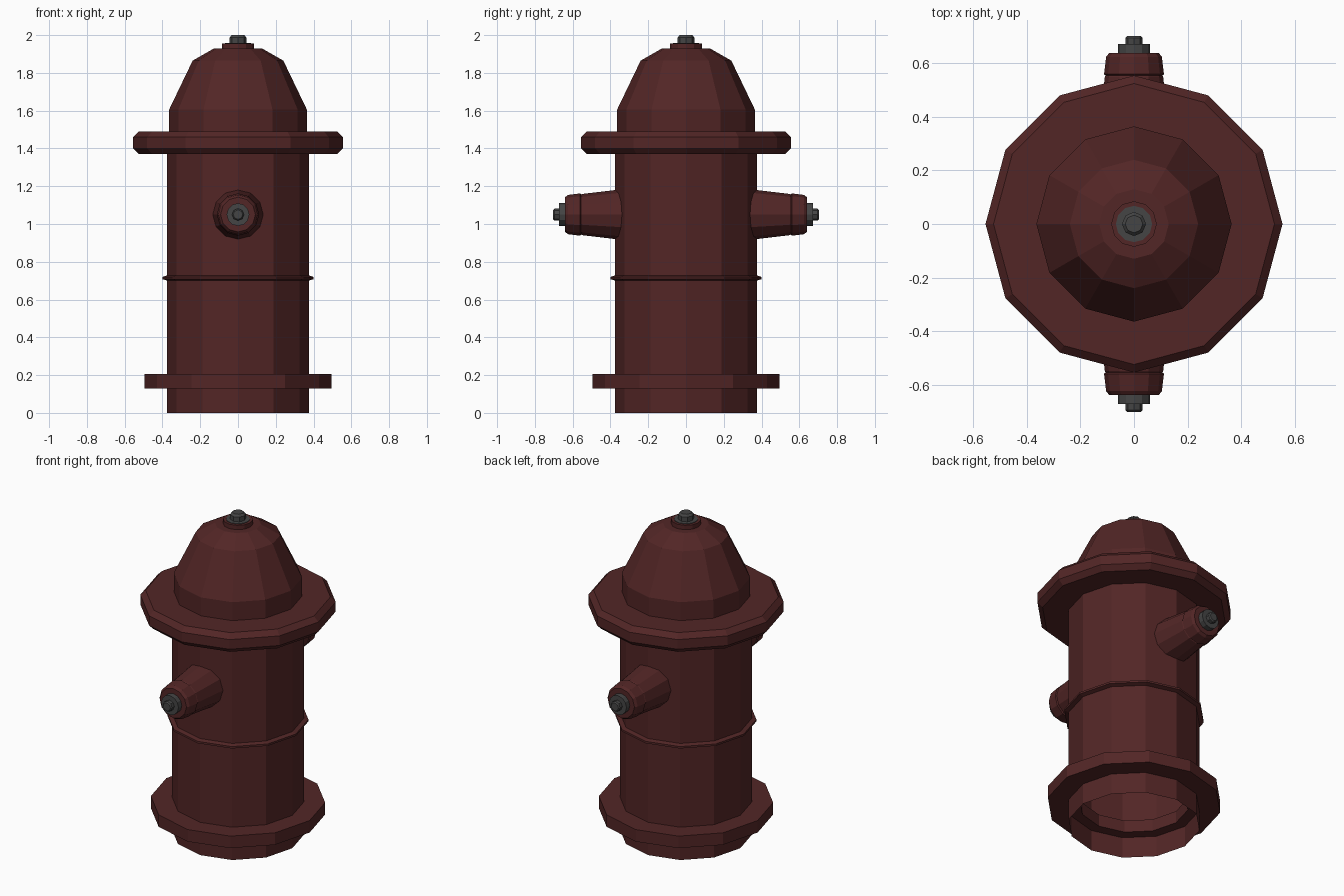
import bpy, bmesh, math
from mathutils import Matrix

if "Cube" in bpy.data.objects:
    bpy.data.objects.remove(bpy.data.objects["Cube"])


def material(name, rgb):
    m = bpy.data.materials.new(name)
    m.diffuse_color = (*rgb, 1)
    m.use_nodes = True
    m.node_tree.nodes["Principled BSDF"].inputs["Base Color"].default_value = m.diffuse_color
    return m


red = material("dark red paint", (0.085, 0.019, 0.019))
grey = material("dark grey metal", (0.06, 0.06, 0.06))


def lathe(name, profile, mat, sides=12, matrix=None, closed=False, cap_top=False):
    """Flat-faced solid of revolution about z from (radius, height) points."""
    bm = bmesh.new()
    rings = [[bm.verts.new((r * math.cos(2 * math.pi * i / sides),
                            r * math.sin(2 * math.pi * i / sides), z))
              for i in range(sides)] for r, z in profile]
    pairs = list(zip(rings, rings[1:]))
    if closed:
        pairs.append((rings[-1], rings[0]))
    for a, b in pairs:
        for i in range(sides):
            j = (i + 1) % sides
            bm.faces.new((a[i], a[j], b[j], b[i]))
    if cap_top:
        bm.faces.new(rings[-1])
    if closed:
        bmesh.ops.recalc_face_normals(bm, faces=bm.faces)
    if matrix:
        bm.transform(matrix)
    mesh = bpy.data.meshes.new(name)
    bm.to_mesh(mesh)
    bm.free()
    mesh.materials.append(mat)
    ob = bpy.data.objects.new(name, mesh)
    bpy.context.collection.objects.link(ob)
    return ob


# Barrel, open underneath, with raised seam
lathe("barrel", [(0.375, 0), (0.375, 0.70), (0.40, 0.708), (0.40, 0.72),
                 (0.375, 0.728), (0.375, 1.40)], red)

# Flanges
lathe("base_flange", [(0.31, 0.13), (0.495, 0.13), (0.495, 0.205), (0.31, 0.205)],
      red, closed=True)
lathe("top_flange", [(0.31, 1.37), (0.525, 1.37), (0.555, 1.40), (0.555, 1.46),
                     (0.525, 1.49), (0.31, 1.49)], red, closed=True)

# Dome and its top boss
lathe("dome", [(0.365, 1.48), (0.365, 1.605), (0.24, 1.865), (0.13, 1.928)],
      red, cap_top=True)
lathe("dome_boss", [(0.085, 1.92), (0.085, 1.955)], red, cap_top=True)
lathe("dome_washer", [(0.068, 1.95), (0.068, 1.958)], grey, cap_top=True)
lathe("dome_bolt", [(0.045, 1.955), (0.045, 1.987), (0.033, 2.0)], grey,
      sides=8, cap_top=True)

# Side outlets with caps and bolts, on front and back
for label, sign in (("front", 1), ("back", -1)):
    mat = Matrix.Translation((0, 0, 1.05)) @ Matrix.Rotation(sign * math.pi / 2, 4, 'X')
    lathe(label + "_outlet", [(0.135, 0.33), (0.109, 0.55), (0.105, 0.556)],
          red, matrix=mat, cap_top=True)
    lathe(label + "_outlet_cap", [(0.10, 0.55), (0.112, 0.56), (0.104, 0.625), (0.092, 0.64)],
          red, matrix=mat, cap_top=True)
    lathe(label + "_cap_nut", [(0.06, 0.63), (0.06, 0.673)], grey, matrix=mat, cap_top=True)
    lathe(label + "_cap_bolt", [(0.032, 0.67), (0.032, 0.696), (0.025, 0.703)],
          grey, sides=8, matrix=mat, cap_top=True)
